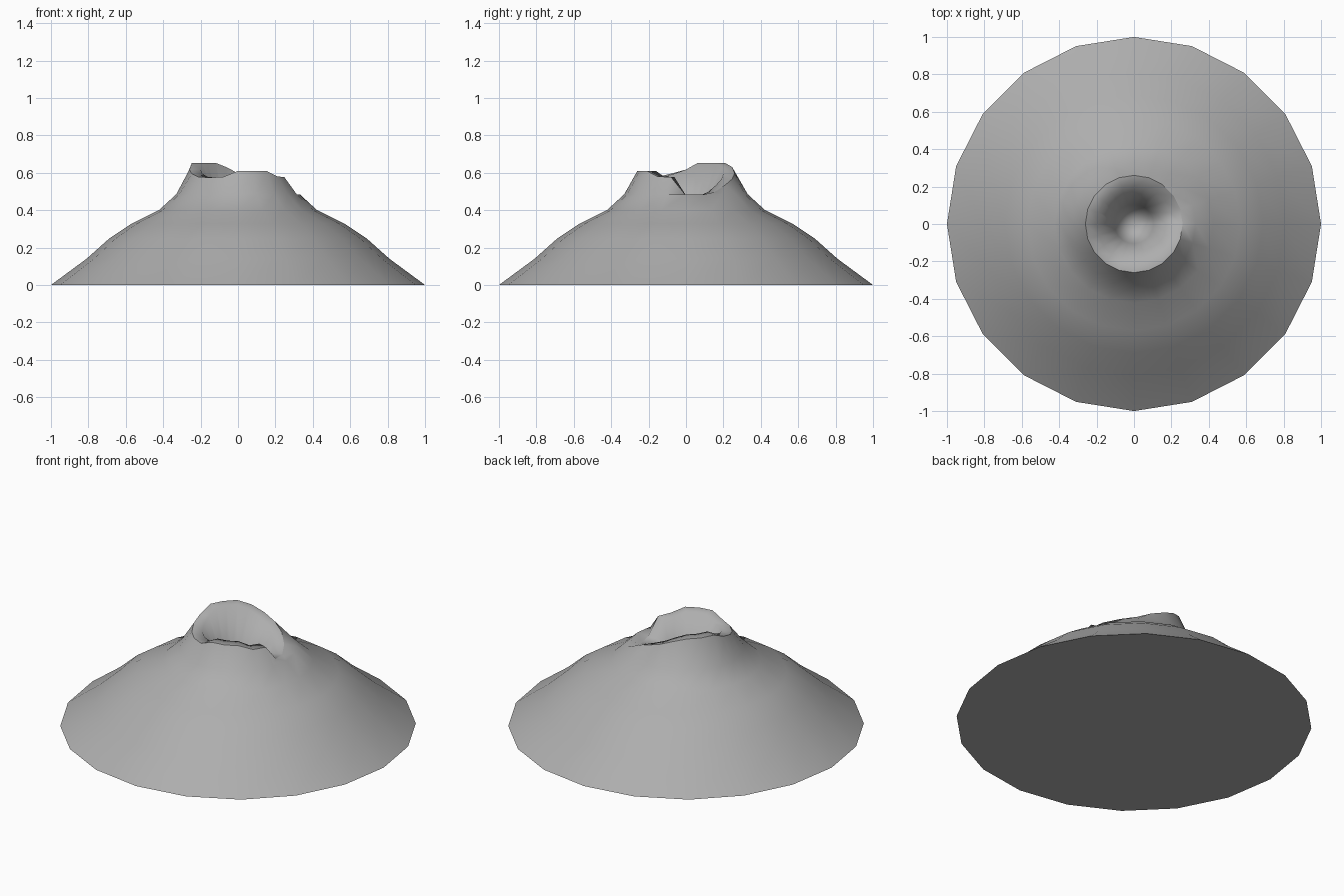
import bpy
import bmesh
from math import cos, sin, tau

cube = bpy.data.objects.get("Cube")
if cube:
    bpy.data.objects.remove(cube, do_unlink=True)

SIDES = 20

# Slope profile from the ground up: radius, height
SLOPE = [(1.0, 0.0), (0.81, 0.14), (0.69, 0.247), (0.57, 0.327),
         (0.423, 0.40), (0.33, 0.485)]

# Broken rim heights, one per side, counter-clockwise from the lava notch at +x
RIM = [0.478, 0.472, 0.497, 0.535, 0.567, 0.597, 0.63, 0.652, 0.652, 0.652,
       0.617, 0.595, 0.577, 0.575, 0.577, 0.61, 0.61, 0.61, 0.58, 0.577]
RIM_RADII = (0.26, 0.20)

# Crater throat, and the tip of the deep funnel below it
THROAT_RADIUS, THROAT_HEIGHT, TIP_HEIGHT = 0.105, 0.39, 0.02


def make_material(name, value):
    mat = bpy.data.materials.new(name)
    mat.use_nodes = True
    colour = (value, value, value, 1)
    mat.diffuse_color = colour
    bsdf = mat.node_tree.nodes["Principled BSDF"]
    bsdf.inputs["Base Color"].default_value = colour
    bsdf.inputs["Roughness"].default_value = 0.9
    return mat


def add_ring(bm, radius, heights):
    return [bm.verts.new((radius * cos(tau * i / SIDES),
                          radius * sin(tau * i / SIDES), z))
            for i, z in enumerate(heights)]


def bridge(bm, low, high):
    for i in range(SIDES):
        j = (i + 1) % SIDES
        bm.faces.new((low[i], low[j], high[j], high[i]))


def sharpen(bm, ring):
    for i in range(SIDES):
        bm.edges.get((ring[i], ring[(i + 1) % SIDES])).smooth = False


bm = bmesh.new()

# Flanks, ragged thick rim and crater bowl
flanks = [add_ring(bm, r, [z] * SIDES) for r, z in SLOPE]
rims = [add_ring(bm, r, RIM) for r in RIM_RADII]
throat = add_ring(bm, THROAT_RADIUS, [THROAT_HEIGHT] * SIDES)
rings = flanks + rims + [throat]
for low, high in zip(rings, rings[1:]):
    bridge(bm, low, high)

# Deep funnel
tip = bm.verts.new((0, 0, TIP_HEIGHT))
for i in range(SIDES):
    bm.faces.new((throat[i], throat[(i + 1) % SIDES], tip))

# Flat underside
bm.faces.new(flanks[0][::-1])

# Soft surfaces with a crisp base and outer rim
bmesh.ops.recalc_face_normals(bm, faces=bm.faces[:])
for face in bm.faces:
    face.smooth = True
sharpen(bm, flanks[0])
sharpen(bm, rims[0])

mesh = bpy.data.meshes.new("volcano_cone")
bm.to_mesh(mesh)
bm.free()
mesh.materials.append(make_material("grey_rock", 0.42))

volcano = bpy.data.objects.new("volcano_cone", mesh)
bpy.context.collection.objects.link(volcano)
